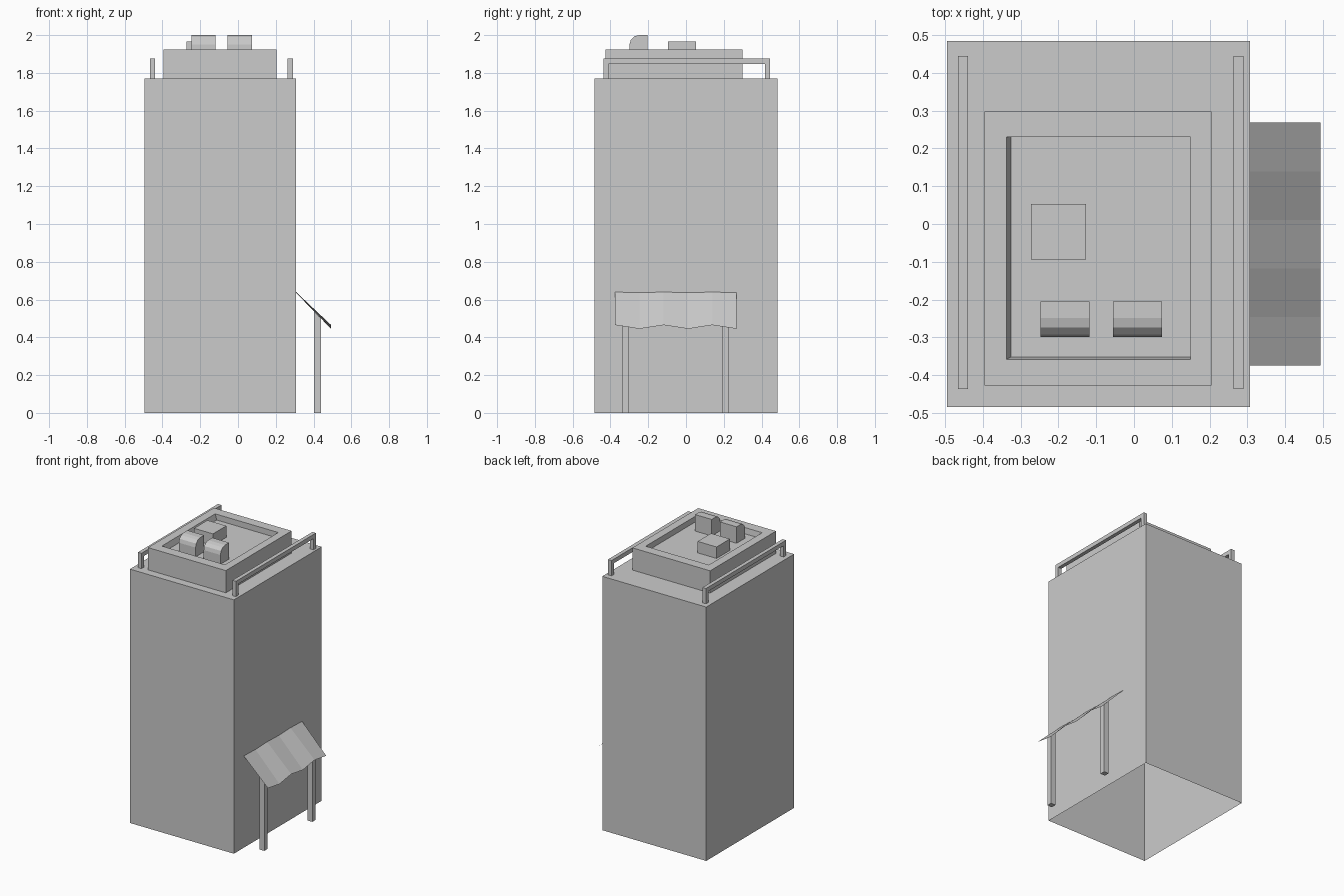
import bpy, bmesh, math

if "Cube" in bpy.data.objects:
    bpy.data.objects.remove(bpy.data.objects["Cube"])


def make_object(name, verts, faces):
    mesh = bpy.data.meshes.new(name)
    mesh.from_pydata(verts, [], faces)
    mesh.update()
    obj = bpy.data.objects.new(name, mesh)
    bpy.context.collection.objects.link(obj)
    return obj


def ring(x0, x1, y0, y1, z):
    return [(x0, y0, z), (x1, y0, z), (x1, y1, z), (x0, y1, z)]


def loft(name, rings, bottom=True):
    """Stack rectangular rings into one shell, capped at the last ring."""
    verts = [v for r in rings for v in r]
    faces = [(4 * k + i, 4 * k + (i + 1) % 4, 4 * k + 4 + (i + 1) % 4, 4 * k + 4 + i)
             for k in range(len(rings) - 1) for i in range(4)]
    top = 4 * (len(rings) - 1)
    faces.append((top, top + 1, top + 2, top + 3))
    if bottom:
        faces.append((3, 2, 1, 0))
    return make_object(name, verts, faces)


def extrude_x(name, profile, x0, x1):
    """Extrude a (y, z) outline along x."""
    n = len(profile)
    verts = [(x, y, z) for x in (x0, x1) for y, z in profile]
    faces = [tuple(range(n)), tuple(range(n, 2 * n))]
    faces += [(i, (i + 1) % n, n + (i + 1) % n, n + i) for i in range(n)]
    obj = make_object(name, verts, faces)
    bm = bmesh.new()
    bm.from_mesh(obj.data)
    bmesh.ops.recalc_face_normals(bm, faces=bm.faces)
    bm.to_mesh(obj.data)
    bm.free()
    return obj


# Tower shell: open underneath, stepped roof with a sunken deck
ROOF, BLOCK, DECK = 1.77, 1.925, 1.885
loft("tower", [
    ring(-0.495, 0.307, -0.484, 0.484, 0),
    ring(-0.495, 0.307, -0.484, 0.484, ROOF),
    ring(-0.395, 0.205, -0.427, 0.298, ROOF),
    ring(-0.395, 0.205, -0.427, 0.298, BLOCK),
    ring(-0.337, 0.15, -0.358, 0.23, BLOCK),
    ring(-0.325, 0.15, -0.352, 0.23, DECK),
], bottom=False)

# Roof railings along both sides
rail = [(-0.437, ROOF), (-0.437, 1.877), (0.445, 1.877), (0.445, ROOF),
        (0.417, ROOF), (0.417, 1.848), (-0.41, 1.848), (-0.41, ROOF)]
for side, x in (("left", -0.466), ("right", 0.263)):
    extrude_x(side + "_railing", rail, x, x + 0.027)

# Roof unit and two rounded vents
loft("roof_unit", [ring(-0.273, -0.127, -0.094, 0.053, z) for z in (DECK, 1.965)])
vent = [(-0.205, DECK), (-0.205, 2.0)]
vent += [(-0.249 - 0.05 * math.sin(math.radians(a)), 1.95 + 0.05 * math.cos(math.radians(a)))
         for a in (0, 30, 60, 90)]
vent.append((-0.299, DECK))
for i, x in enumerate((-0.247, -0.055)):
    extrude_x(f"vent_{i + 1}", vent, x, x + 0.129)

# Rippled awning sheet
verts, faces = [], []
for i in range(6):
    y = -0.375 + 0.643 * i / 5
    dip = 0.02 * (i % 2)
    verts += [(0.307, y, 0.64 - dip * 0.2), (0.493, y, 0.465 - dip)]
    if i:
        a = 2 * i
        faces.append((a - 2, a - 1, a + 1, a))
make_object("awning", verts, faces)

# Awning posts with tops cut to the slope
for side, y in (("front", -0.339), ("back", 0.19)):
    top = [(x, yy, 0.535 - 0.95 * (x - 0.403))
           for x, yy, _ in ring(0.403, 0.44, y, y + 0.037, 0)]
    loft(side + "_post", [ring(0.403, 0.44, y, y + 0.037, 0), top])
